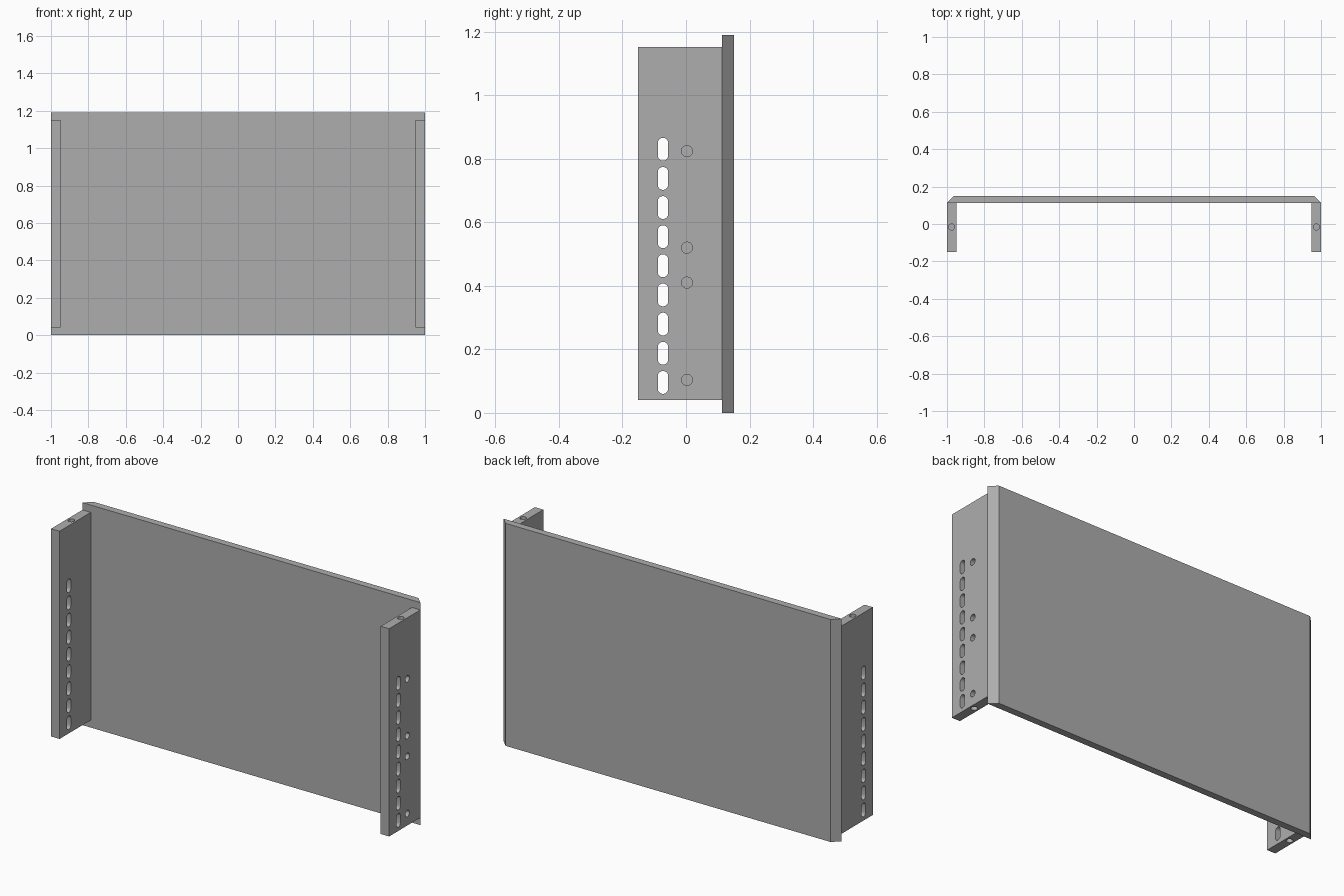
import bpy, bmesh, math
from mathutils import Vector

if "Cube" in bpy.data.objects:
    bpy.data.objects.remove(bpy.data.objects["Cube"], do_unlink=True)

grey = bpy.data.materials.new("mid grey")
grey.use_nodes = True
GREY = (0.42, 0.42, 0.42, 1)
grey.diffuse_color = GREY
grey.node_tree.nodes["Principled BSDF"].inputs["Base Color"].default_value = GREY

HEIGHT = 1.19
BACK, JOINT = 0.151, 0.113      # back face and front face of the panel
THICK = 0.05                    # side plate thickness


def add_prism(bm, outline, direction):
    """Extrude a closed outline along a direction."""
    face = bm.faces.new([bm.verts.new(p) for p in outline])
    moved = bmesh.ops.extrude_face_region(bm, geom=[face])["geom"]
    verts = [g for g in moved if isinstance(g, bmesh.types.BMVert)]
    bmesh.ops.translate(bm, verts=verts, vec=Vector(direction))


def make_object(name, prisms):
    bm = bmesh.new()
    for outline, direction in prisms:
        add_prism(bm, outline, direction)
    bmesh.ops.recalc_face_normals(bm, faces=bm.faces)
    mesh = bpy.data.meshes.new(name)
    bm.to_mesh(mesh)
    bm.free()
    mesh.materials.append(grey)
    obj = bpy.data.objects.new(name, mesh)
    bpy.context.collection.objects.link(obj)
    return obj


def stadium(x, y, z, radius, straight=0.0, steps=24):
    """Round or slotted outline in the plane facing x."""
    points = []
    for i in range(steps):
        a = 2 * math.pi * (i + 0.5) / steps
        shift = math.copysign(straight / 2, math.sin(a))
        points.append((x, y + radius * math.cos(a), z + radius * math.sin(a) + shift))
    return points


def circle(x, y, z, radius, steps=24):
    """Round outline in the plane facing z."""
    return [(x + radius * math.cos(2 * math.pi * i / steps),
             y + radius * math.sin(2 * math.pi * i / steps), z) for i in range(steps)]


def cut(obj, prisms):
    cutter = make_object("hole_cutter", prisms)
    cutter.hide_render = True
    mod = obj.modifiers.new("holes", "BOOLEAN")
    mod.operation = "DIFFERENCE"
    mod.solver = "EXACT"
    mod.object = cutter
    bpy.context.view_layer.objects.active = obj
    bpy.ops.object.modifier_apply(modifier=mod.name)
    bpy.data.objects.remove(cutter, do_unlink=True)


# Back panel with mitred ends
slope = BACK - JOINT
make_object("back_panel", [([(-1, JOINT, 0), (1, JOINT, 0),
                             (1 - slope, BACK, 0), (slope - 1, BACK, 0)], (0, 0, HEIGHT))])

# Side plates with slots, bolt holes and blind end holes
LOW, HIGH = 0.04, 1.151
for name, side in (("left_plate", 1), ("right_plate", -1)):
    inner, middle = side * (1 - THICK), side * (1 - THICK / 2)
    plate = make_object(name, [([(inner, -BACK, LOW), (side, -BACK, LOW),
                                 (side, JOINT, LOW), (inner, JOINT, LOW)],
                                (0, 0, HIGH - LOW))])
    start = inner - side * THICK
    through = (side * THICK * 3, 0, 0)
    holes = [(stadium(start, -0.0725, 0.096 + 0.0917 * i, 0.0165, 0.039), through)
             for i in range(9)]
    if side > 0:
        holes += [(stadium(start, 0.003, z, 0.0175), through)
                  for z in (0.104, 0.41, 0.52, 0.824)]
    cut(plate, holes)
    depth = 0.045
    cut(plate, [(circle(middle, -0.016, LOW - depth, 0.0165), (0, 0, 2 * depth)),
                (circle(middle, -0.016, HIGH + depth, 0.0165), (0, 0, -2 * depth))])
    plate.select_set(True)
    bpy.context.view_layer.objects.active = plate
    bpy.ops.object.shade_smooth_by_angle(angle=math.radians(30))
    plate.select_set(False)
